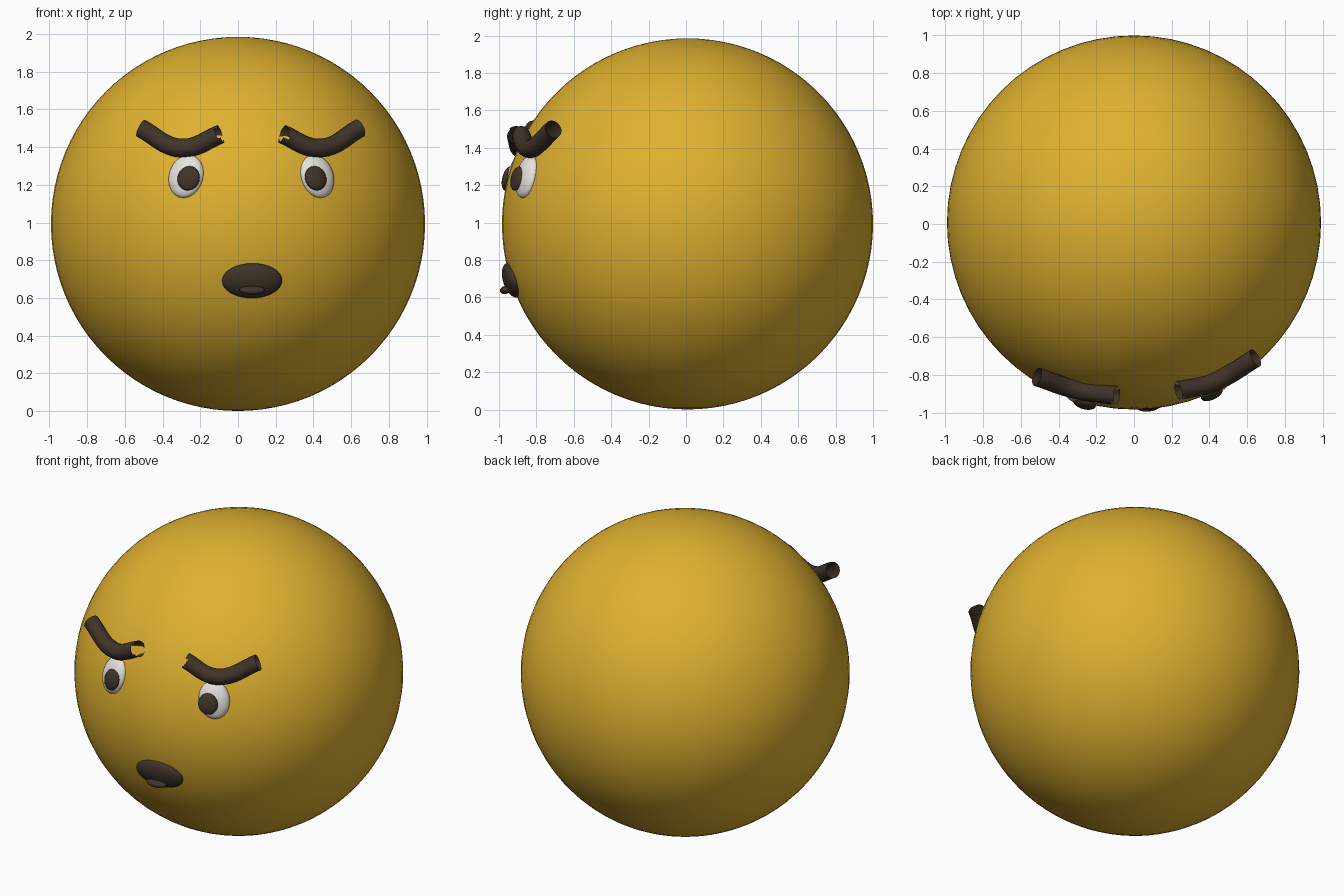
import bpy, bmesh, math
from mathutils import Vector, Quaternion

if "Cube" in bpy.data.objects:
    bpy.data.objects.remove(bpy.data.objects["Cube"])

CENTER = Vector((0, 0.008, 0.993))
RADIUS = 0.992


def material(name, rgb):
    m = bpy.data.materials.new(name)
    m.diffuse_color = (*rgb, 1)
    m.use_nodes = True
    m.node_tree.nodes["Principled BSDF"].inputs["Base Color"].default_value = m.diffuse_color
    return m


YELLOW = material("golden_yellow", (0.74, 0.44, 0.03))
DARK = material("dark_brown", (0.05, 0.034, 0.022))
WHITE = material("off_white", (0.80, 0.76, 0.73))


def add_object(name, bm, mat):
    mesh = bpy.data.meshes.new(name)
    bm.to_mesh(mesh)
    bm.free()
    mesh.materials.append(mat)
    mesh.shade_smooth()
    obj = bpy.data.objects.new(name, mesh)
    bpy.context.collection.objects.link(obj)
    return obj


def ball(name, loc, radii, mat, roll=0, segments=32, rings=16):
    """Ellipsoid whose thin axis follows the head's surface normal."""
    bm = bmesh.new()
    bmesh.ops.create_uvsphere(bm, u_segments=segments, v_segments=rings, radius=1)
    bmesh.ops.scale(bm, vec=radii, verts=bm.verts)
    obj = add_object(name, bm, mat)
    obj.location = loc
    obj.rotation_mode = 'QUATERNION'
    normal = Vector(loc) - CENTER
    if normal.length > 0.01:
        obj.rotation_quaternion = (normal.to_track_quat('-Y', 'Z')
                                   @ Quaternion((0, 1, 0), math.radians(roll)))
    return obj


def brow(name, outer, middle, inner):
    """Bent open tube with a ragged notch at its inner end."""
    curve = bpy.data.curves.new(name + "_path", 'CURVE')
    curve.dimensions = '3D'
    curve.bevel_depth = 0.05
    curve.bevel_resolution = 6
    curve.resolution_u = 12
    spline = curve.splines.new('BEZIER')
    spline.bezier_points.add(2)
    for p, co, kind in zip(spline.bezier_points, (outer, middle, inner),
                           ('VECTOR', 'AUTO', 'VECTOR')):
        p.co = co
        p.handle_left_type = p.handle_right_type = kind
    path = bpy.data.objects.new(name + "_path", curve)
    bpy.context.collection.objects.link(path)
    graph = bpy.context.evaluated_depsgraph_get()
    bm = bmesh.new()
    tube = bpy.data.meshes.new_from_object(path.evaluated_get(graph))
    bm.from_mesh(tube)
    bpy.data.objects.remove(path)
    bpy.data.meshes.remove(tube)
    # Remove the front strip of the last ring
    end = Vector(inner)
    axis = (end - Vector(middle)).normalized()
    notch = []
    for f in bm.faces:
        offset = f.calc_center_median() - end
        if offset.dot(axis) > -0.025 and offset.y < -0.02 and -0.02 < offset.z < 0.03:
            notch.append(f)
    bmesh.ops.delete(bm, geom=notch, context='FACES')
    return add_object(name, bm, DARK)


# Head
ball("head", CENTER, (RADIUS,) * 3, YELLOW, segments=64, rings=48)

# Eyes with raised pupils
for side, x, y, px, py, roll in (("left", -0.275, -0.905, -0.262, -0.953, 9),
                                 ("right", 0.42, -0.85, 0.412, -0.903, -9)):
    ball(side + "_eye", (x, y, 1.245), (0.095, 0.047, 0.118), WHITE, roll)
    ball(side + "_pupil", (px, py, 1.235), (0.061, 0.026, 0.066), DARK, roll)

# Brows
brow("left_brow", (-0.515, -0.81, 1.50), (-0.30, -0.88, 1.395), (-0.092, -0.91, 1.47))
brow("right_brow", (0.645, -0.71, 1.50), (0.43, -0.835, 1.395), (0.235, -0.885, 1.47))

# Mouth with small lower lip
ball("mouth", (0.075, -0.93, 0.692), (0.16, 0.047, 0.096), DARK)
ball("lower_lip", (0.075, -0.962, 0.642), (0.068, 0.034, 0.022), DARK)
